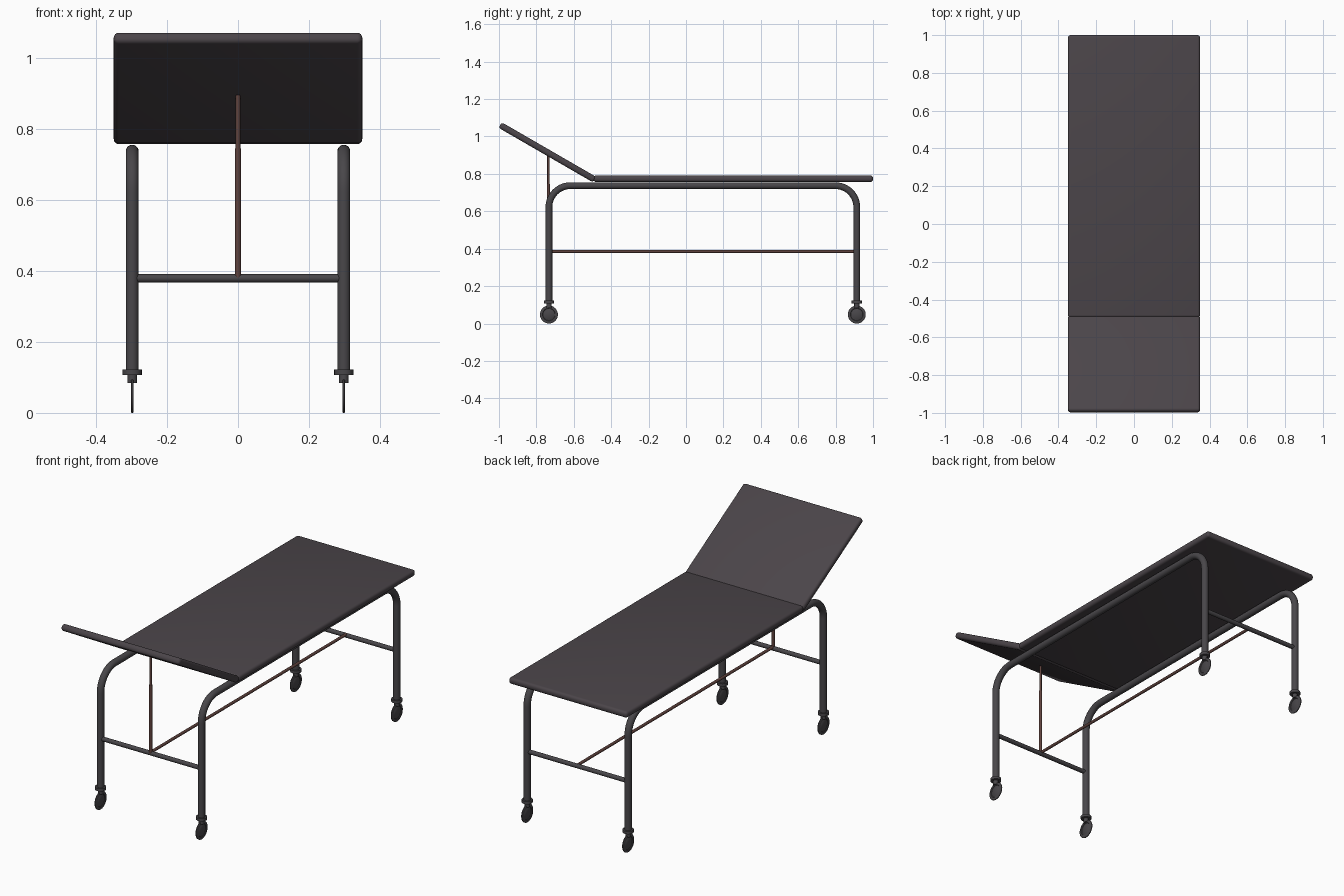
import bpy, bmesh, math
from mathutils import Vector, Matrix

if "Cube" in bpy.data.objects:
    bpy.data.objects.remove(bpy.data.objects["Cube"])

def mat(name, c):
    m = bpy.data.materials.new(name)
    m.diffuse_color = (*c, 1)
    m.use_nodes = True
    m.node_tree.nodes["Principled BSDF"].inputs["Base Color"].default_value = m.diffuse_color
    return m

PAD = mat("dark plum grey padding", (0.070, 0.059, 0.067))
STEEL = mat("dark grey steel", (0.066, 0.062, 0.068))
RUST = mat("rusty brown rod", (0.115, 0.055, 0.047))

def finish(name, bm, material, angle=40):
    bmesh.ops.recalc_face_normals(bm, faces=bm.faces)
    me = bpy.data.meshes.new(name)
    bm.to_mesh(me)
    bm.free()
    ob = bpy.data.objects.new(name, me)
    bpy.context.collection.objects.link(ob)
    me.materials.append(material)
    bpy.ops.object.select_all(action='DESELECT')
    ob.select_set(True)
    bpy.context.view_layer.objects.active = ob
    bpy.ops.object.shade_smooth_by_angle(angle=math.radians(angle))
    return ob

def rod(name, a, b, r, material, sides=20):
    a, b = Vector(a), Vector(b)
    bm = bmesh.new()
    rot = (b - a).to_track_quat('Z', 'Y').to_matrix().to_4x4()
    bmesh.ops.create_cone(bm, cap_ends=True, segments=sides, radius1=r, radius2=r,
                          depth=(b - a).length, matrix=Matrix.Translation((a + b) / 2) @ rot)
    return finish(name, bm, material)

def pad(name, length, matrix):
    # rounded slab, starting at the hinge and running along local +y
    bm = bmesh.new()
    bmesh.ops.create_cube(bm, size=1)
    bmesh.ops.scale(bm, vec=(0.70, length, 0.034), verts=bm.verts)
    bmesh.ops.translate(bm, vec=(0, length / 2, 0), verts=bm.verts)
    bmesh.ops.bevel(bm, geom=bm.edges[:], offset=0.014, segments=4, profile=0.5, affect='EDGES')
    bm.transform(matrix)
    return finish(name, bm, PAD, 60)

def lathe_x(name, profile, centre, material, steps=32):
    # profile of (x, radius) points spun about the x axis
    bm = bmesh.new()
    vs = [bm.verts.new((x, 0, r)) for x, r in profile]
    es = [bm.edges.new(p) for p in zip(vs, vs[1:])]
    bmesh.ops.spin(bm, geom=vs + es, cent=(0, 0, 0), axis=(1, 0, 0),
                   angle=2 * math.pi, steps=steps)
    bmesh.ops.remove_doubles(bm, verts=bm.verts, dist=1e-5)
    bmesh.ops.translate(bm, vec=centre, verts=bm.verts)
    return finish(name, bm, material)

Y0, Y1, X, ZT, R, BEND = -0.733, 0.913, 0.298, 0.737, 0.018, 0.115

# padded top and raised headrest
pad("mattress", 1.495, Matrix.Translation((0, -0.495, 0.774)))
pad("headrest", 0.584, Matrix.Translation((0, -0.488, 0.769)) @ Matrix.Rotation(math.radians(-30), 4, 'X')
    @ Matrix.Rotation(math.pi, 4, 'Z'))

# bent tube side frames
path = [(Y0, 0.11)]
for cy, start in ((Y0 + BEND, 180), (Y1 - BEND, 90)):
    for i in range(13):
        t = math.radians(start - 90 * i / 12)
        path.append((cy + BEND * math.cos(t), ZT - BEND + BEND * math.sin(t)))
path.append((Y1, 0.11))
for side, s in (("left", -1), ("right", 1)):
    bm = bmesh.new()
    rings = []
    for i, (y, z) in enumerate(path):
        p, q = path[max(i - 1, 0)], path[min(i + 1, len(path) - 1)]
        t = Vector((0, q[0] - p[0], q[1] - p[1])).normalized()
        n = t.cross(Vector((1, 0, 0)))
        rings.append([bm.verts.new(Vector((s * X, y, z)) + R * (
            math.cos(a) * Vector((1, 0, 0)) + math.sin(a) * n))
            for a in (k * math.pi / 10 for k in range(20))])
    for r1, r2 in zip(rings, rings[1:]):
        for k in range(20):
            bm.faces.new((r1[k], r1[k - 1], r2[k - 1], r2[k]))
    bm.faces.new(rings[0])
    bm.faces.new(rings[-1])
    finish(side + "_frame_tube", bm, STEEL)

    # casters
    for end, y in (("head", Y0), ("foot", Y1)):
        tag = side + "_" + end
        x = s * X
        rod(tag + "_collar", (x, y, 0.107), (x, y, 0.122), 0.027, STEEL)
        rod(tag + "_caster_stem", (x, y, 0.084), (x, y, 0.108), 0.0135, STEEL)
        lathe_x(tag + "_wheel", [(-0.003, 0), (-0.003, 0.027), (-0.0015, 0.029), (-0.0015, 0.032),
                                 (-0.004, 0.034), (-0.004, 0.045), (-0.002, 0.048), (0.002, 0.048),
                                 (0.004, 0.045), (0.004, 0.034), (0.0015, 0.032), (0.0015, 0.029),
                                 (0.003, 0.027), (0.003, 0)], (x, y, 0.048), STEEL)

# cross bars, long brace and telescoping headrest prop
for end, y in (("head", Y0), ("foot", Y1)):
    rod(end + "_cross_bar", (-X, y, 0.379), (X, y, 0.379), 0.0115, STEEL)
rod("long_brace", (0, Y0, 0.385), (0, Y1, 0.385), 0.0075, RUST, 16)
rod("prop_sleeve", (0, Y0 - 0.003, 0.38), (0, Y0 - 0.003, 0.745), 0.0085, RUST, 16)
rod("prop_rod", (0, Y0 - 0.003, 0.74), (0, Y0 - 0.003, 0.895), 0.0065, RUST, 16)
